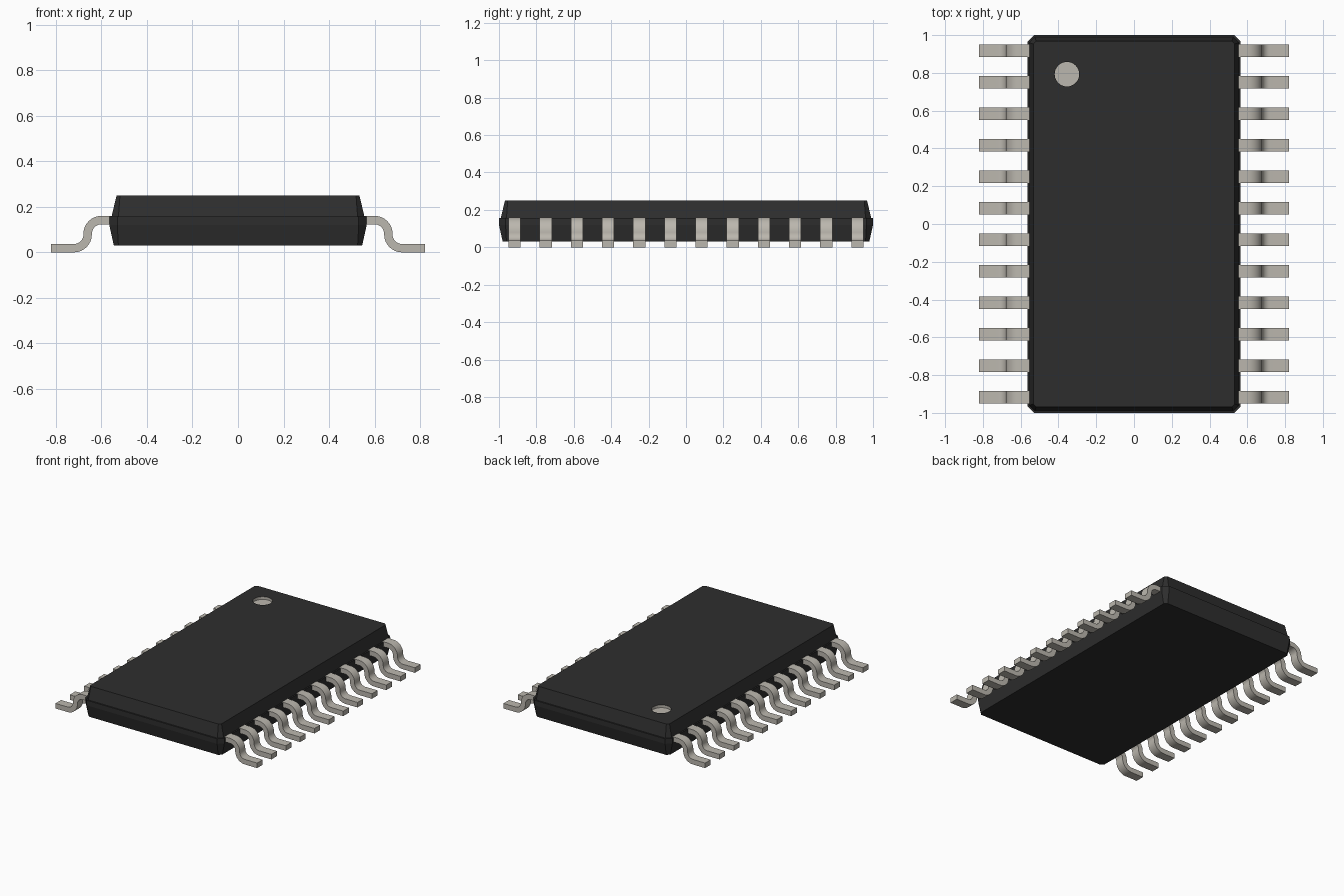
import bpy, bmesh, math
from mathutils import Vector

if "Cube" in bpy.data.objects:
    bpy.data.objects.remove(bpy.data.objects["Cube"])


def material(name, colour):
    mat = bpy.data.materials.new(name)
    mat.use_nodes = True
    mat.diffuse_color = (*colour, 1)
    mat.node_tree.nodes["Principled BSDF"].inputs["Base Color"].default_value = (*colour, 1)
    return mat


black = material("black_plastic", (0.027, 0.027, 0.027))
metal = material("tin_metal", (0.5, 0.475, 0.425))


def make_object(name, bm, *mats):
    bmesh.ops.recalc_face_normals(bm, faces=bm.faces)
    mesh = bpy.data.meshes.new(name)
    bm.to_mesh(mesh)
    bm.free()
    obj = bpy.data.objects.new(name, mesh)
    bpy.context.collection.objects.link(obj)
    for mat in mats:
        mesh.materials.append(mat)
    return obj


def octagon(hx, hy, c):
    """Rectangle outline with chamfered corners."""
    return [(hx, c - hy), (hx, hy - c), (hx - c, hy), (c - hx, hy),
            (-hx, hy - c), (-hx, c - hy), (c - hx, -hy), (hx - c, -hy)]


# Package body: stacked chamfered outlines with a ledge at the lead line
layers = [(0.03, 0.545, 0.98, 0.02), (0.12, 0.565, 1.0, 0.035),
          (0.157, 0.565, 1.0, 0.035), (0.157, 0.555, 0.99, 0.03),
          (0.25, 0.533, 0.968, 0.015)]
bm = bmesh.new()
rings = [[bm.verts.new((x, y, z)) for x, y in octagon(hx, hy, c)] for z, hx, hy, c in layers]
for low, high in zip(rings, rings[1:]):
    for i in range(8):
        j = (i + 1) % 8
        bm.faces.new((low[i], low[j], high[j], high[i]))
bm.faces.new(rings[0])
bm.faces.new(rings[-1])
body = make_object("package_body", bm, black, metal)

# Round pin-one recess cut into the top
dot = Vector((-0.355, 0.793))
radius, depth = 0.065, 0.02
bm = bmesh.new()
bmesh.ops.create_cone(bm, cap_ends=True, segments=32, radius1=radius, radius2=radius, depth=2 * depth)
bmesh.ops.translate(bm, verts=bm.verts, vec=(dot.x, dot.y, 0.25))
cutter = make_object("recess_cutter", bm, metal)
cutter.hide_render = True
cut = body.modifiers.new("recess", "BOOLEAN")
cut.operation = "DIFFERENCE"
cut.solver = "EXACT"
cut.object = cutter
bpy.context.view_layer.objects.active = body
bpy.ops.object.modifier_apply(modifier=cut.name)
bpy.data.objects.remove(cutter)
for face in body.data.polygons:
    inside = all((body.data.vertices[v].co.xy - dot).length < radius * 1.05 for v in face.vertices)
    face.material_index = 1 if inside else 0

# Gull-wing lead section: centre line with two quarter bends, offset both ways
half_t, bend, steps = 0.0185, 0.06, 8
stem = 0.66
top_z, foot_z = 0.1415, half_t
quarter = [i / steps * math.pi / 2 for i in range(steps + 1)]
path = [(0.53, top_z, 0, 1)]
path += [(stem - bend + bend * math.sin(a), top_z - bend + bend * math.cos(a),
          math.sin(a), math.cos(a)) for a in quarter]
path += [(stem + bend - bend * math.cos(a), foot_z + bend - bend * math.sin(a),
          math.cos(a), math.sin(a)) for a in quarter]
path += [(0.82, foot_z, 0, 1)]

# Two mirrored rows of twelve leads
pins, pitch, half_w = 12, 0.1667, 0.0325
for side, label in ((1, "left"), (-1, "right")):
    for n in range(pins):
        y = (n - (pins - 1) / 2) * pitch
        bm = bmesh.new()
        sections = []
        for x, z, nx, nz in path:
            sections.append([bm.verts.new((side * (x + s * half_t * nx), y + w * half_w, z + s * half_t * nz))
                             for s, w in ((1, -1), (1, 1), (-1, 1), (-1, -1))])
        for a, b in zip(sections, sections[1:]):
            for i in range(4):
                j = (i + 1) % 4
                bm.faces.new((a[i], a[j], b[j], b[i]))
        bm.faces.new(sections[0])
        bm.faces.new(sections[-1])
        lead = make_object(f"{label}_lead_{n + 1}", bm, metal)
        lead.data.shade_smooth()
        lead.data.set_sharp_from_angle(angle=math.radians(30))
